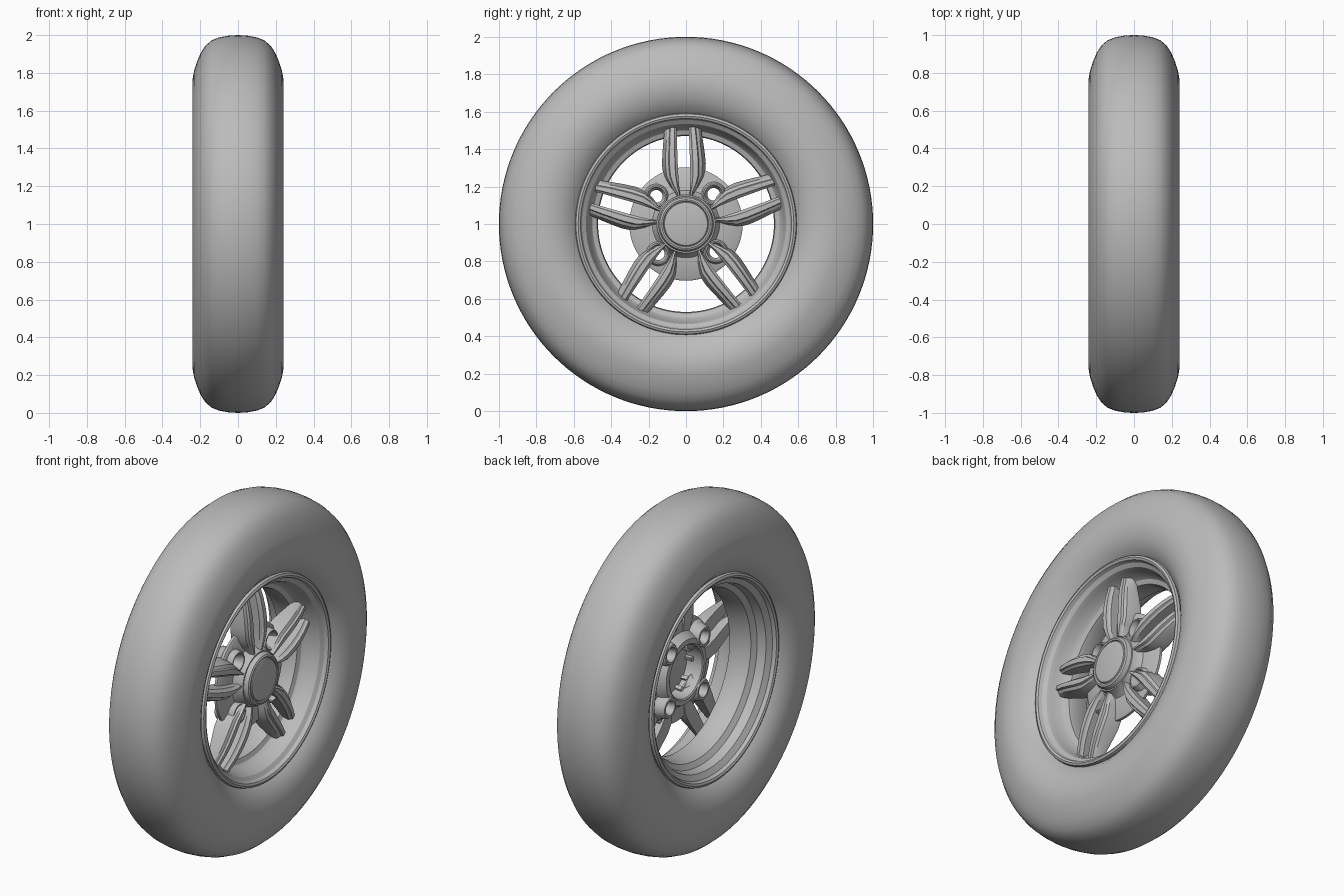
import bpy, bmesh
from math import cos, sin, pi, radians

cube = bpy.data.objects.get("Cube")
if cube:
    bpy.data.objects.remove(cube, do_unlink=True)

grey = bpy.data.materials.new("plain_grey")
grey.use_nodes = True
grey.diffuse_color = (0.5, 0.5, 0.5, 1)
grey.node_tree.nodes["Principled BSDF"].inputs["Base Color"].default_value = (0.5, 0.5, 0.5, 1)

AXLE = 1.0    # height of the wheel centre
TWIST = 2.0   # degrees the wheel is turned about its axle


def finish(name, bm, angle=30):
    bmesh.ops.remove_doubles(bm, verts=bm.verts, dist=1e-5)
    bmesh.ops.recalc_face_normals(bm, faces=bm.faces)
    mesh = bpy.data.meshes.new(name)
    bm.to_mesh(mesh)
    bm.free()
    mesh.materials.append(grey)
    for p in mesh.polygons:
        p.use_smooth = True
    mesh.set_sharp_from_angle(angle=radians(angle))
    ob = bpy.data.objects.new(name, mesh)
    bpy.context.collection.objects.link(ob)
    return ob


def lathe(name, profile, steps, centre=(0, 0), closed=True, angle=30):
    """Spin (radius, x) points about an axis parallel to x."""
    bm = bmesh.new()
    rings = []
    for i in range(steps):
        a = 2 * pi * i / steps
        rings.append([bm.verts.new((x, centre[0] + r * cos(a), AXLE + centre[1] + r * sin(a)))
                      for r, x in profile])
    n = len(profile)
    for i in range(steps):
        a, b = rings[i], rings[(i + 1) % steps]
        for j in range(n if closed else n - 1):
            k = (j + 1) % n
            bm.faces.new((a[j], a[k], b[k], b[j]))
    return finish(name, bm, angle)


# Tyre: half section mirrored across the middle
half = [(1.0, 0.0), (0.997, 0.05), (0.988, 0.10), (0.972, 0.14), (0.945, 0.172),
        (0.905, 0.198), (0.86, 0.217), (0.81, 0.233), (0.77, 0.24), (0.72, 0.238),
        (0.67, 0.225), (0.63, 0.205), (0.60, 0.18), (0.58, 0.16), (0.56, 0.13)]
lathe("tyre", [(r, -x) for r, x in half[:0:-1]] + half, 128, angle=60)

# Rim: rolled lips, front shoulder, stepped barrel
lathe("rim", [(0.592, 0.175), (0.588, 0.19), (0.576, 0.196), (0.564, 0.19), (0.556, 0.17),
              (0.535, 0.155), (0.525, 0.13), (0.515, 0.08), (0.50, 0.06), (0.475, 0.05),
              (0.47, 0.03), (0.475, -0.04), (0.485, -0.08), (0.515, -0.10), (0.525, -0.15),
              (0.556, -0.17), (0.564, -0.19), (0.576, -0.196), (0.588, -0.19), (0.592, -0.175),
              (0.57, -0.14), (0.55, -0.10), (0.52, -0.06), (0.52, 0.05), (0.56, 0.12)], 128)

# Hub with mounting disc and a hollow bore behind
hub = lathe("hub", [(0, 0.10), (0.15, 0.10), (0.15, 0.0), (0.158, -0.005), (0.185, -0.002),
                    (0.195, 0.015), (0.215, 0.045), (0.29, 0.052), (0.303, 0.058),
                    (0.303, 0.072), (0.29, 0.08), (0.18, 0.088), (0.163, 0.11),
                    (0.155, 0.14), (0, 0.14)], 96, closed=False)

# Centre cap
lathe("centre_cap", [(0, 0.12), (0.148, 0.12), (0.147, 0.15), (0.14, 0.165), (0.13, 0.17),
                     (0.122, 0.168), (0.119, 0.163), (0.115, 0.17), (0.10, 0.174), (0, 0.176)],
      64, closed=False)

# Lug bosses, with holes cut through the mounting disc
for i in range(4):
    a = radians(45 + TWIST + 90 * i)
    c = (0.217 * cos(a), 0.217 * sin(a))
    lathe(f"lug_boss_{i + 1}", [(0.034, 0.075), (0.034, 0.005), (0.042, -0.01), (0.054, -0.01),
                                (0.062, 0.0), (0.068, 0.03), (0.085, 0.055), (0.066, 0.08),
                                (0.061, 0.108), (0.056, 0.115), (0.049, 0.115), (0.043, 0.10)],
          32, c)
    cutter = lathe(f"lug_cutter_{i + 1}", [(0, -0.1), (0.04, -0.1), (0.04, 0.3), (0, 0.3)],
                   24, c, closed=False)
    cutter.hide_render = True
    cutter.hide_viewport = True
    cut = hub.modifiers.new("lug_hole", "BOOLEAN")
    cut.operation = "DIFFERENCE"
    cut.solver = "EXACT"
    cut.object = cutter

# Spoke bars: radius, inner offset, outer offset, front x, back x
STATIONS = [(0.13, 0.022, 0.045, 0.130, 0.06), (0.17, 0.026, 0.055, 0.136, 0.05),
            (0.21, 0.030, 0.085, 0.142, 0.045), (0.26, 0.032, 0.112, 0.144, 0.04),
            (0.32, 0.033, 0.117, 0.143, 0.04), (0.38, 0.033, 0.113, 0.138, 0.045),
            (0.45, 0.033, 0.105, 0.126, 0.05), (0.525, 0.032, 0.095, 0.105, 0.055)]


def spoke_bar(name, angle, side):
    bm = bmesh.new()
    ca, sa = cos(angle), sin(angle)
    loops = []
    for r, inner, outer, front, back in STATIONS:
        w = outer - inner
        section = [(inner, back), (inner, front - 0.02), (inner + 0.12 * w, front - 0.012),
                   (inner + 0.18 * w, front), (inner + 0.52 * w, front),
                   (inner + 0.58 * w, front - 0.012), (inner + 0.78 * w, front - 0.02),
                   (outer, back + 0.02), (outer, back)]
        loops.append([bm.verts.new((x, r * ca - side * t * sa, AXLE + r * sa + side * t * ca))
                      for t, x in section])
    n = len(loops[0])
    for a, b in zip(loops, loops[1:]):
        for j in range(n):
            k = (j + 1) % n
            bm.faces.new((a[j], a[k], b[k], b[j]))
    bm.faces.new(loops[0])
    bm.faces.new(loops[-1])
    finish(name, bm, 25)


for i in range(5):
    angle = radians(90 + TWIST + 72 * i)
    for side, label in ((1, "a"), (-1, "b")):
        spoke_bar(f"spoke_{i + 1}_{label}", angle, side)
